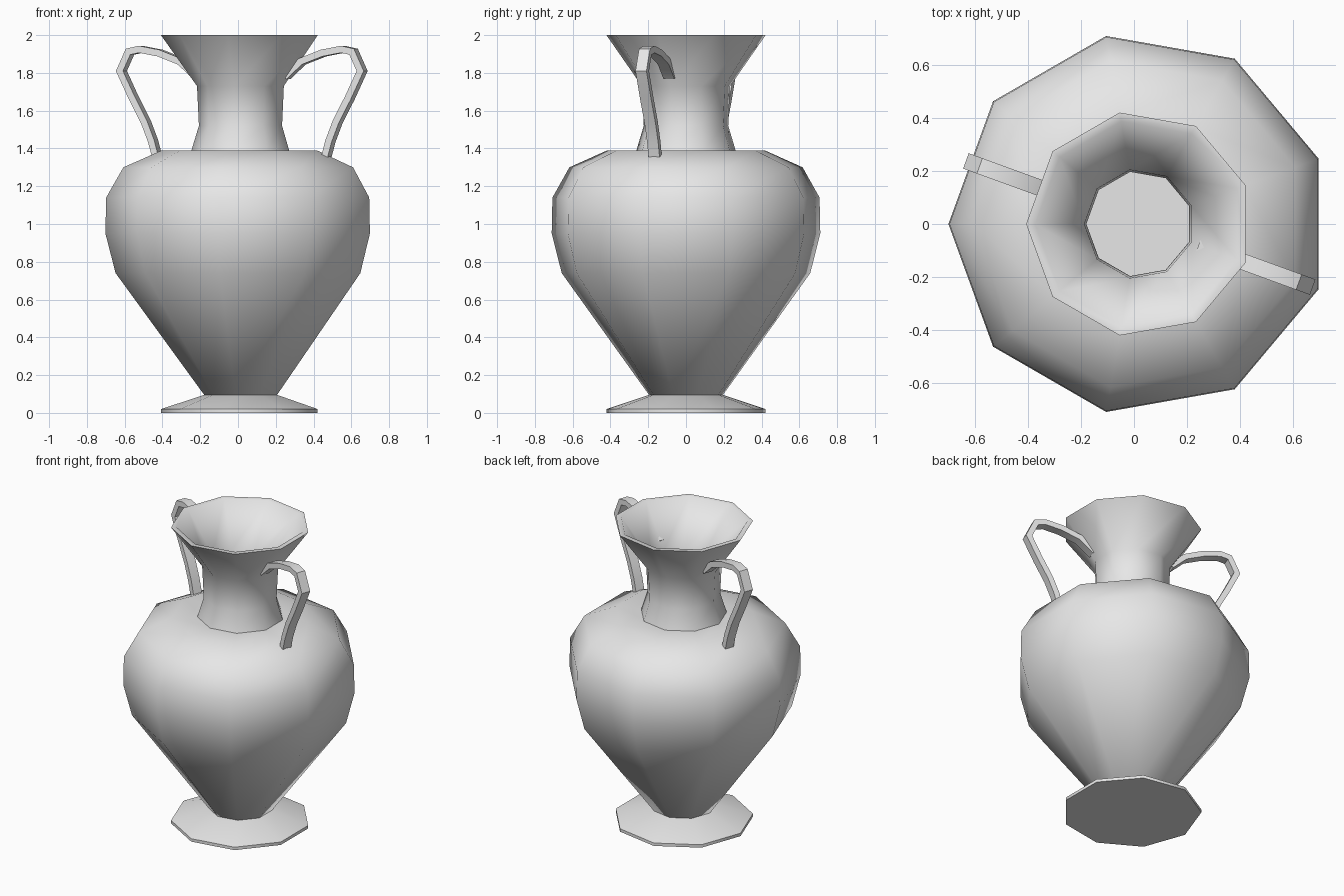
import bpy, bmesh, math
from mathutils import Vector, Matrix

cube = bpy.data.objects.get("Cube")
if cube:
    bpy.data.objects.remove(cube, do_unlink=True)

SIDES = 9
CENTRE_X = 0.02

clay = bpy.data.materials.new("pale grey clay")
clay.use_nodes = True
clay.diffuse_color = (0.8, 0.8, 0.8, 1)
clay.node_tree.nodes["Principled BSDF"].inputs["Base Color"].default_value = (0.8, 0.8, 0.8, 1)


def finish(name, bm, angle):
    """Turn a bmesh into a shaded object."""
    bmesh.ops.recalc_face_normals(bm, faces=bm.faces)
    mesh = bpy.data.meshes.new(name)
    bm.to_mesh(mesh)
    bm.free()
    mesh.materials.append(clay)
    obj = bpy.data.objects.new(name, mesh)
    bpy.context.collection.objects.link(obj)
    bpy.ops.object.select_all(action='DESELECT')
    obj.select_set(True)
    bpy.context.view_layer.objects.active = obj
    bpy.ops.object.shade_smooth_by_angle(angle=math.radians(angle))
    return obj


def skin(bm, rings, closed=False):
    """Bridge equal rings of vertices, then cap or join the ends."""
    pairs = list(zip(rings, rings[1:]))
    if closed:
        pairs.append((rings[-1], rings[0]))
    for low, high in pairs:
        n = len(low)
        for i in range(n):
            j = (i + 1) % n
            bm.faces.new((low[i], low[j], high[j], high[i]))
    if not closed:
        bm.faces.new(rings[0])
        bm.faces.new(rings[-1])


def lathe(name, profile, angle=62, closed=False):
    """Nine-sided turned part with one corner pointing to -x."""
    bm = bmesh.new()
    rings = []
    for r, z in profile:
        ring = []
        for i in range(SIDES):
            a = math.pi + i * math.tau / SIDES
            ring.append(bm.verts.new((CENTRE_X + r * math.cos(a), r * math.sin(a), z)))
        rings.append(ring)
    skin(bm, rings, closed)
    return finish(name, bm, angle)


def strap(name, path, width, thickness, turn):
    """Rectangular strap swept along a path in the (radius, z) plane."""
    bm = bmesh.new()
    pts = [Vector((r, 0, z)) for r, z in path]
    side = Vector((0, width / 2, 0))
    rings = []
    for i, p in enumerate(pts):
        steps = []
        if i > 0:
            steps.append((p - pts[i - 1]).normalized())
        if i < len(pts) - 1:
            steps.append((pts[i + 1] - p).normalized())
        tangent = sum(steps, Vector()).normalized()
        out = Vector((-tangent.z, 0, tangent.x))
        out *= thickness / 2 / tangent.dot(steps[0])
        rings.append([bm.verts.new(p + s * side + t * out)
                      for s, t in ((-1, -1), (1, -1), (1, 1), (-1, 1))])
    skin(bm, rings)
    place = Matrix.Translation((CENTRE_X, 0, 0)) @ Matrix.Rotation(turn, 4, 'Z')
    bmesh.ops.transform(bm, matrix=place, verts=bm.verts)
    return finish(name, bm, 35)


# Foot: thin disc rising to the base of the body
lathe("foot", [(0.428, 0), (0.428, 0.02), (0.2, 0.095)], angle=50)

# Body: tapering belly with a flat shoulder
lathe("body", [(0.195, 0.09), (0.668, 0.74), (0.722, 0.95), (0.718, 1.14),
               (0.627, 1.3), (0.423, 1.39), (0.25, 1.39)])

# Neck: hollow flared tube with a flat rim
lathe("neck", [(0.268, 1.385), (0.227, 1.52), (0.237, 1.73), (0.428, 2.0),
               (0.394, 2.0), (0.208, 1.74), (0.2, 1.52), (0.235, 1.385)], closed=True)

# Handles: two bent straps on opposite sides
handle_path = [(0.25, 1.78), (0.34, 1.86), (0.46, 1.905), (0.57, 1.925), (0.63, 1.912),
               (0.678, 1.81), (0.61, 1.67), (0.54, 1.54), (0.5, 1.44), (0.475, 1.35)]
for label, turn in (("left", -20), ("right", 160)):
    strap(label + "_handle", handle_path, 0.062, 0.036, math.radians(turn))
